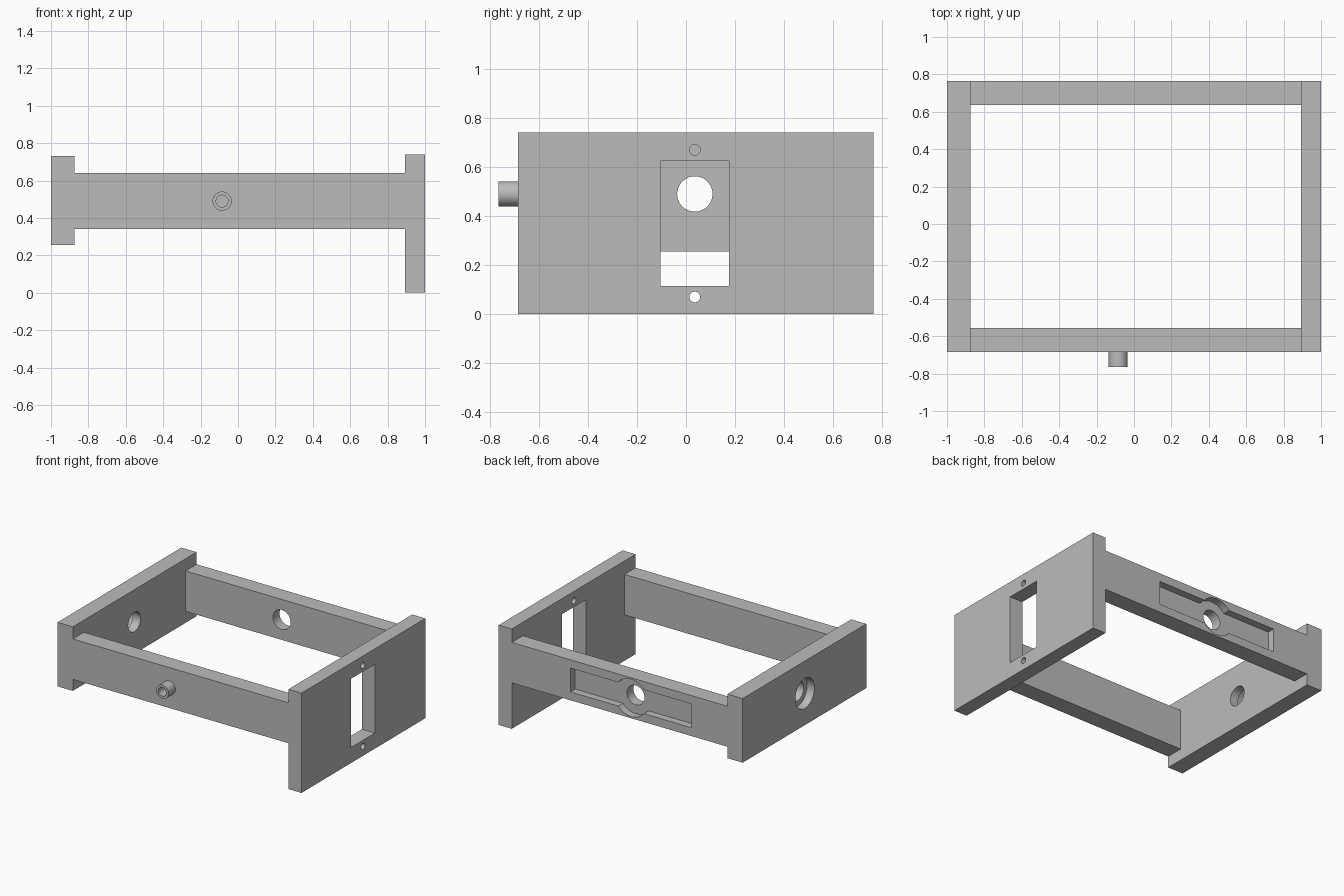
import bpy
from math import pi
from mathutils import Vector

cube = bpy.data.objects.get("Cube")
if cube:
    bpy.data.objects.remove(cube, do_unlink=True)

grey = bpy.data.materials.new("plain grey")
grey.use_nodes = True
colour = (0.5, 0.5, 0.5, 1)
grey.diffuse_color = colour
grey.node_tree.nodes["Principled BSDF"].inputs["Base Color"].default_value = colour


def box(name, x, y, z):
    """Box given by its extents along each axis."""
    low, high = Vector((x[0], y[0], z[0])), Vector((x[1], y[1], z[1]))
    bpy.ops.mesh.primitive_cube_add(size=1, location=(low + high) / 2)
    ob = bpy.context.object
    ob.name = name
    ob.scale = high - low
    bpy.ops.object.transform_apply(location=True, rotation=True, scale=True)
    ob.data.materials.append(grey)
    return ob


def rod(name, axis, span, u, z, radius):
    """Cylinder along x or y; u is its place on the other level axis."""
    mid = sum(span) / 2
    along_x = axis == "x"
    bpy.ops.mesh.primitive_cylinder_add(
        vertices=64, radius=radius, depth=span[1] - span[0],
        location=(mid, u, z) if along_x else (u, mid, z),
        rotation=(0, pi / 2, 0) if along_x else (pi / 2, 0, 0))
    ob = bpy.context.object
    ob.name = name
    bpy.ops.object.transform_apply(location=True, rotation=True, scale=True)
    ob.data.materials.append(grey)
    return ob


def cut(target, *cutters):
    """Subtract each cutter, then discard it."""
    for cutter in cutters:
        cutter.hide_render = True
        mod = target.modifiers.new("cut", "BOOLEAN")
        mod.operation, mod.solver, mod.object = "DIFFERENCE", "EXACT", cutter
        bpy.context.view_layer.objects.active = target
        bpy.ops.object.modifier_apply(modifier=mod.name)
        bpy.data.objects.remove(cutter, do_unlink=True)


FRONT, BACK = -0.685, 0.765
RIGHT_IN, LEFT_IN = -0.875, 0.893
BAR_Z = (0.34, 0.64)
MID_X, MID_Y, MID_Z = -0.085, 0.036, 0.49

# Tall end plate with a window and two screw holes
tall = box("tall_end_plate", (LEFT_IN, 1), (FRONT, BACK), (0, 0.74))
cut(tall, box("window", (0.8, 1.1), (-0.103, 0.175), (0.115, 0.625)),
    *[rod("screw_hole", "x", (0.8, 1.1), MID_Y, z, 0.022) for z in (0.07, 0.67)])

# Short end plate with a counterbored hole
short = box("short_end_plate", (-1, RIGHT_IN), (FRONT, BACK), (0.255, 0.73))
cut(short, rod("counterbore", "x", (-1.1, -0.94), MID_Y, MID_Z, 0.112),
    rod("shaft_hole", "x", (-1.2, -0.8), MID_Y, MID_Z, 0.072))

# Back bar with a slot, a round pocket and a through hole
back = box("back_bar", (RIGHT_IN, LEFT_IN), (0.635, BACK), BAR_Z)
floor = BACK - 0.055
cut(back, box("slot", (MID_X - 0.497, MID_X + 0.497), (floor, 0.9), (0.402, 0.578)),
    rod("pocket", "y", (floor, 0.95), MID_X, MID_Z, 0.138),
    rod("back_hole", "y", (0.5, 1), MID_X, MID_Z, 0.072))

# Front bar and its hollow stub
front = box("front_bar", (RIGHT_IN, LEFT_IN), (FRONT, -0.555), BAR_Z)
stub = rod("front_stub", "y", (-0.765, FRONT), MID_X, MID_Z, 0.051)
cut(stub, rod("bore", "y", (-0.9, FRONT + 0.05), MID_X, MID_Z, 0.032))

for part in (tall, short, back, front, stub):
    bpy.ops.object.select_all(action="DESELECT")
    part.select_set(True)
    bpy.context.view_layer.objects.active = part
    bpy.ops.object.shade_smooth_by_angle(angle=pi / 6)
